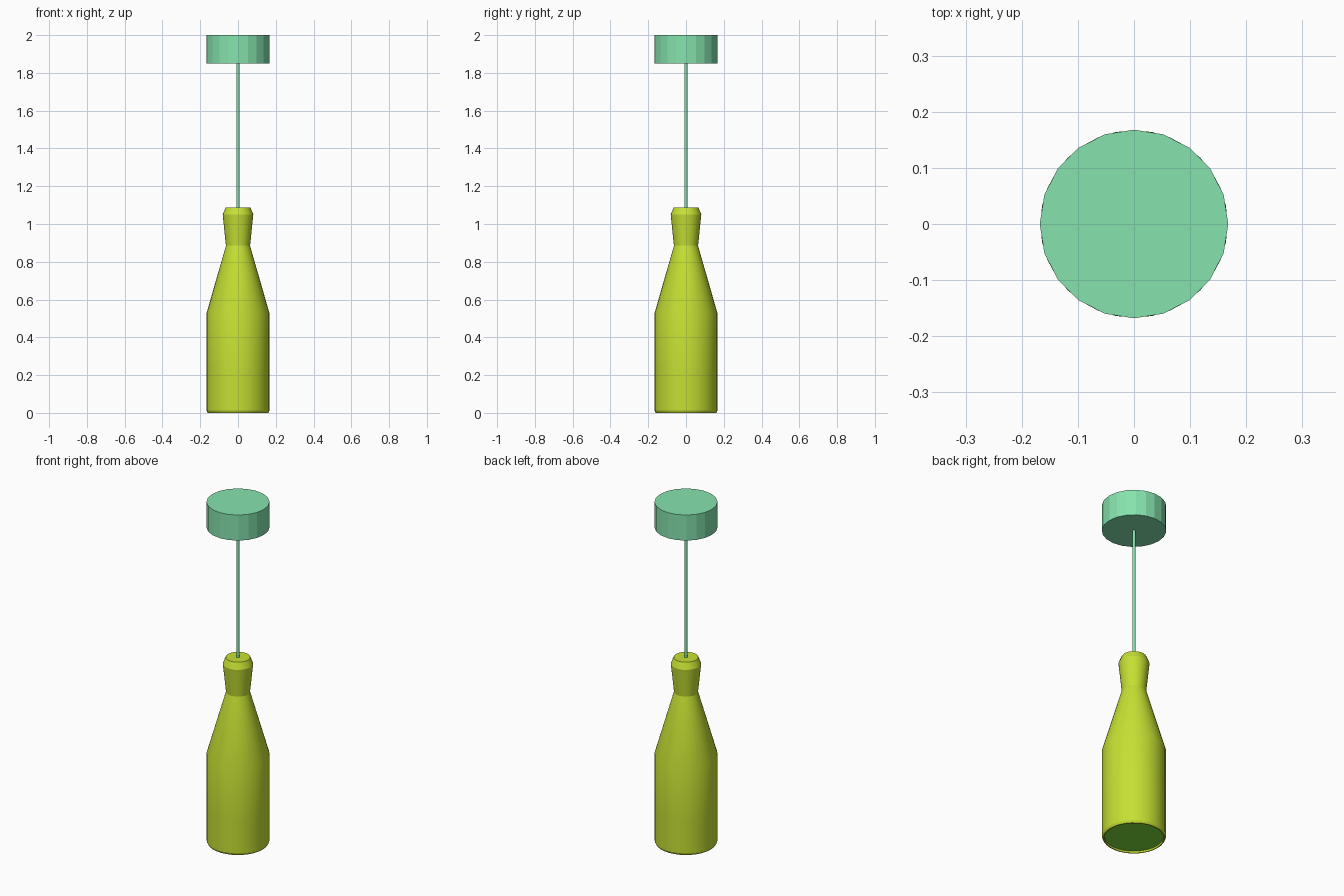
import bpy, bmesh, math

if "Cube" in bpy.data.objects:
    bpy.data.objects.remove(bpy.data.objects["Cube"])


def material(name, rgb):
    m = bpy.data.materials.new(name)
    m.diffuse_color = (*rgb, 1)
    m.use_nodes = True
    m.node_tree.nodes["Principled BSDF"].inputs["Base Color"].default_value = m.diffuse_color
    return m


def lathe(name, profile, sides, mat, smooth=None):
    """Revolve (radius, z) points around z; a zero radius closes the end."""
    bm = bmesh.new()
    rings = []
    for r, z in profile:
        if r == 0:
            rings.append([bm.verts.new((0, 0, z))] * sides)
        else:
            rings.append([bm.verts.new((r * math.cos(2 * math.pi * i / sides),
                                        r * math.sin(2 * math.pi * i / sides), z))
                          for i in range(sides)])
    for a, b in zip(rings, rings[1:]):
        for i in range(sides):
            j = (i + 1) % sides
            bm.faces.new(list(dict.fromkeys((a[i], a[j], b[j], b[i]))))
    bmesh.ops.recalc_face_normals(bm, faces=bm.faces)
    mesh = bpy.data.meshes.new(name)
    bm.to_mesh(mesh)
    bm.free()
    mesh.materials.append(mat)
    obj = bpy.data.objects.new(name, mesh)
    bpy.context.collection.objects.link(obj)
    if smooth:
        bpy.ops.object.select_all(action='DESELECT')
        obj.select_set(True)
        bpy.context.view_layer.objects.active = obj
        bpy.ops.object.shade_smooth_by_angle(angle=math.radians(smooth))
    return obj


def cylinder(name, radius, z0, z1, sides, mat, smooth=None):
    bpy.ops.mesh.primitive_cylinder_add(vertices=sides, radius=radius,
                                        depth=z1 - z0, location=(0, 0, (z0 + z1) / 2))
    obj = bpy.context.object
    obj.name = name
    obj.data.materials.append(mat)
    if smooth:
        bpy.ops.object.shade_smooth_by_angle(angle=math.radians(smooth))
    return obj


mint = material("mint", (0.238, 0.768, 0.423))
lime = material("lime", (0.564, 0.745, 0.033))
green = material("green", (0.21, 0.73, 0.042))

# Ceiling mount and hanging cord
cylinder("ceiling_mount", 0.168, 1.85, 2.0, 20, mint)
cylinder("cord", 0.008, 1.08, 1.86, 12, mint, 40)

# Bottle-shaped shade with a shallow recess underneath
lathe("bottle_shade", [
    (0, 1.088), (0.065, 1.088), (0.081, 1.05), (0.064, 0.885),
    (0.167, 0.525), (0.167, 0.2), (0.167, 0.012), (0.161, 0.0),
    (0.155, 0.0), (0.155, 0.014), (0, 0.014)], 32, lime, 20)

# Light diffuser set into the recess
cylinder("diffuser", 0.154, 0.01, 0.018, 32, green)
